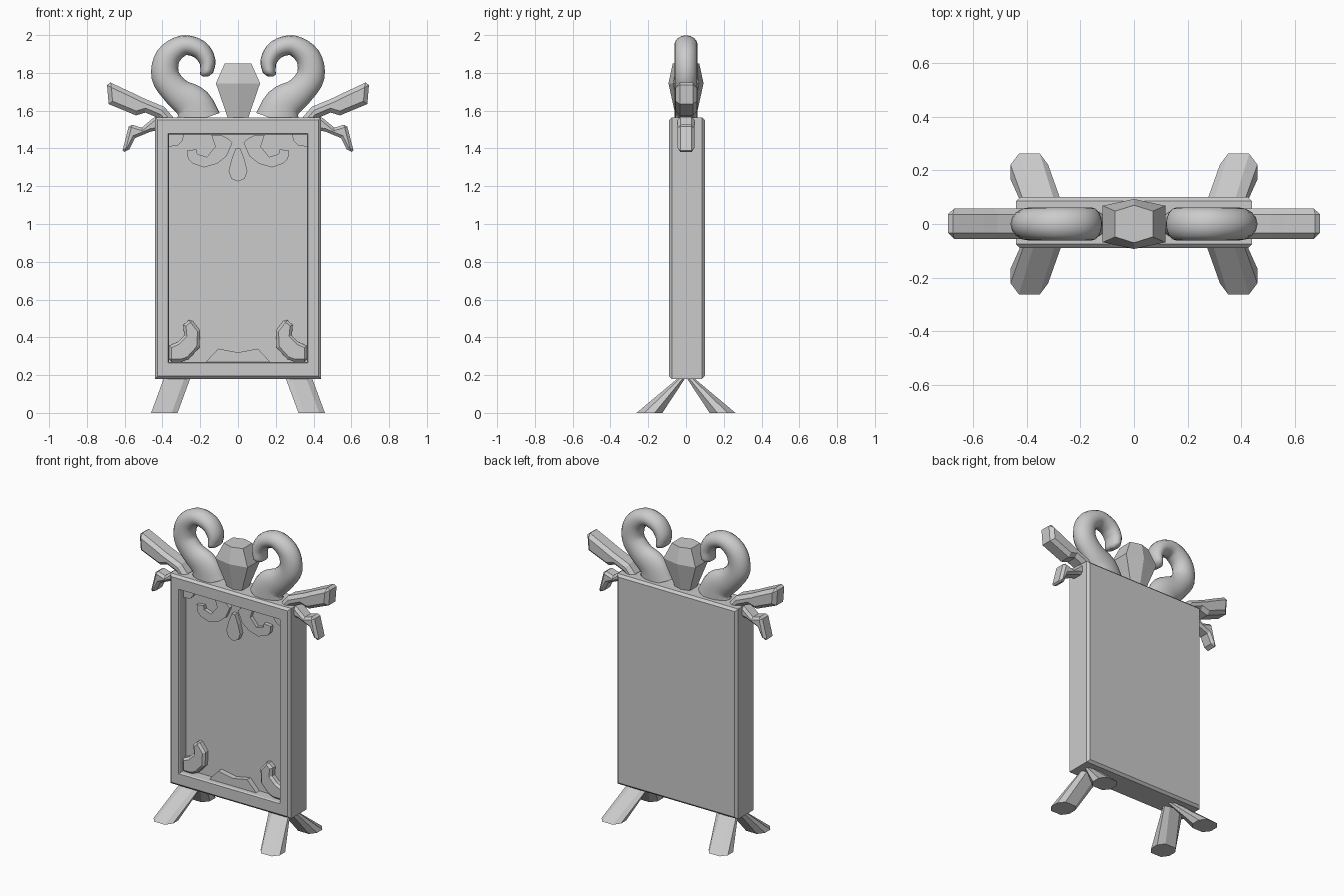
import bpy, bmesh, math
from mathutils import Vector

cube = bpy.data.objects.get("Cube")
if cube:
    bpy.data.objects.remove(cube, do_unlink=True)

stone = bpy.data.materials.new("plain_grey")
stone.use_nodes = True
grey = (0.6, 0.6, 0.6, 1)
stone.diffuse_color = grey
stone.node_tree.nodes["Principled BSDF"].inputs["Base Color"].default_value = grey


def finish(name, bm, mirror=(False, False), bevel=0, smooth=False):
    """Turn a bmesh into a named object with optional mirror and chamfer."""
    bmesh.ops.recalc_face_normals(bm, faces=bm.faces)
    mesh = bpy.data.meshes.new(name)
    bm.to_mesh(mesh)
    bm.free()
    mesh.materials.append(stone)
    obj = bpy.data.objects.new(name, mesh)
    bpy.context.collection.objects.link(obj)
    for face in mesh.polygons:
        face.use_smooth = smooth and len(face.vertices) == 4
    if bevel:
        mod = obj.modifiers.new("chamfer", 'BEVEL')
        mod.width = bevel
        mod.segments = 1
        mod.limit_method = 'ANGLE'
        mod.angle_limit = math.radians(80)
    if any(mirror):
        mod = obj.modifiers.new("mirror", 'MIRROR')
        mod.use_axis = (mirror[0], mirror[1], False)
        mod.use_mirror_merge = False
    return obj


def loft(name, rings, **options):
    """Skin a list of equal-length point rings and cap both ends."""
    bm = bmesh.new()
    loops = [[bm.verts.new(p) for p in ring] for ring in rings]
    for a, b in zip(loops, loops[1:]):
        for i in range(len(a)):
            j = (i + 1) % len(a)
            bm.faces.new((a[i], a[j], b[j], b[i]))
    bm.faces.new(loops[0])
    bm.faces.new(loops[-1])
    return finish(name, bm, **options)


def plate(name, outline, front, back, **options):
    """Extrude an x-z outline along y."""
    rings = [[(x, y, z) for x, z in outline] for y in (front, back)]
    return loft(name, rings, **options)


def rect(half, low, high, y):
    return [(-half, y, low), (half, y, low), (half, y, high), (-half, y, high)]


# Chamfered frame with a recessed front panel
PANEL = -0.02
W, LOW, HIGH, C = 0.44, 0.18, 1.565, 0.015
loft("frame_and_panel", [
    rect(W - C, LOW + C, HIGH - C, 0.1),
    rect(W, LOW, HIGH, 0.085),
    rect(W, LOW, HIGH, -0.075),
    rect(W - C, LOW + C, HIGH - C, -0.09),
    rect(0.37, 0.265, 1.48, -0.09),
    rect(0.365, 0.27, 1.475, -0.08),
    rect(0.365, 0.27, 1.475, PANEL),
])


# Splayed legs with chamfered corners
def leg_ring(x0, x1, y0, y1, z):
    cx, cy = (x1 - x0) * 0.22, (y1 - y0) * 0.3
    return [(x0 + cx, y0, z), (x1 - cx, y0, z), (x1, y0 + cy, z), (x1, y1 - cy, z),
            (x1 - cx, y1, z), (x0 + cx, y1, z), (x0, y1 - cy, z), (x0, y0 + cy, z)]


loft("legs", [leg_ring(0.32, 0.46, 0.125, 0.262, 0),
              leg_ring(0.25, 0.39, 0, 0.035, 0.19)], mirror=(True, True))


# Faceted finial in the middle of the crown
def hexagon(half, side, ridge, z):
    return [(-half, -side, z), (0, -ridge, z), (half, -side, z),
            (half, side, z), (0, ridge, z), (-half, side, z)]


loft("centre_finial", [hexagon(0.05, 0.035, 0.05, 1.55),
                       hexagon(0.117, 0.068, 0.093, 1.745),
                       hexagon(0.07, 0.048, 0.07, 1.85)])

# Crown scrolls: spine as x, z and half width
spine = [Vector(p) for p in (
    (0.205, 1.55, 0.115), (0.24, 1.635, 0.1), (0.325, 1.7, 0.078),
    (0.385, 1.785, 0.074), (0.37, 1.885, 0.066), (0.29, 1.945, 0.054),
    (0.205, 1.925, 0.05), (0.163, 1.865, 0.044), (0.165, 1.805, 0.034))]


def spline(points, steps):
    """Catmull-Rom interpolation."""
    ext = [2 * points[0] - points[1]] + points + [2 * points[-1] - points[-2]]
    out = []
    for a, b, c, d in zip(ext, ext[1:], ext[2:], ext[3:]):
        for k in range(steps):
            t = k / steps
            out.append(0.5 * (2 * b + (c - a) * t + (2 * a - 5 * b + 4 * c - d) * t * t
                              + (3 * b - a - 3 * c + d) * t ** 3))
    return out + [points[-1]]


path = spline(spine, 4)
rings = []
SIDES = 16
for i, p in enumerate(path):
    tangent = path[min(i + 1, len(path) - 1)] - path[max(i - 1, 0)]
    normal = Vector((-tangent.y, tangent.x)).normalized()
    ring = []
    for k in range(SIDES):
        a = math.tau * k / SIDES
        side = normal * p.z * math.cos(a)
        ring.append((p.x + side.x, 0.062 * math.sin(a), p.y + side.y))
    rings.append(ring)
# Rounded tip
tip = Vector((path[-1].x, 0, path[-1].y))
for drop, shrink in ((0.015, 0.8), (0.024, 0.4)):
    rings.append([tip + (Vector(p) - tip) * shrink + Vector((0.01, 0, -drop))
                  for p in rings[len(path) - 1]])
loft("crown_scrolls", rings, mirror=(True, False), smooth=True)

# Leafy branches at the top corners
plate("upper_branches", [
    (0.33, 1.55), (0.39, 1.62), (0.51, 1.67), (0.56, 1.695), (0.695, 1.758),
    (0.685, 1.635), (0.54, 1.575), (0.49, 1.59), (0.42, 1.56), (0.38, 1.5)],
    -0.055, 0.058, bevel=0.022, mirror=(True, False))
plate("lower_branches", [
    (0.4, 1.58), (0.45, 1.56), (0.51, 1.51), (0.575, 1.53), (0.615, 1.375),
    (0.575, 1.395), (0.545, 1.455), (0.46, 1.49), (0.4, 1.5)],
    -0.045, 0.045, bevel=0.015, mirror=(True, False))

# Raised ornaments on the panel
plate("bottom_corner_leaves", [
    (0.365, 0.27), (0.365, 0.355), (0.32, 0.375), (0.285, 0.41), (0.29, 0.465),
    (0.25, 0.5), (0.2, 0.435), (0.205, 0.345), (0.26, 0.285), (0.3, 0.27)],
    -0.065, PANEL + 0.01, bevel=0.014, mirror=(True, False))
plate("bottom_crest", [(-0.17, 0.27), (-0.105, 0.34), (0, 0.32), (0.105, 0.34),
                       (0.17, 0.27)], -0.055, PANEL + 0.01)
plate("top_corner_quarters", [
    (0.365, 1.475), (0.365, 1.41), (0.32, 1.415), (0.295, 1.44), (0.285, 1.475)],
    -0.045, PANEL + 0.01, mirror=(True, False))
plate("top_swirls", [
    (0.14, 1.47), (0.12, 1.41), (0.165, 1.355), (0.215, 1.37), (0.22, 1.395),
    (0.27, 1.39), (0.265, 1.345), (0.24, 1.32), (0.18, 1.3), (0.11, 1.32),
    (0.06, 1.36), (0.03, 1.43), (0.05, 1.45), (0.09, 1.472)],
    -0.045, PANEL + 0.01, mirror=(True, False))
half_drop = [(0.012, 1.4), (0.035, 1.34), (0.05, 1.28), (0.035, 1.24)]
plate("hanging_drop", half_drop + [(0, 1.225)] + [(-x, z) for x, z in half_drop[::-1]],
      -0.05, PANEL + 0.01)
